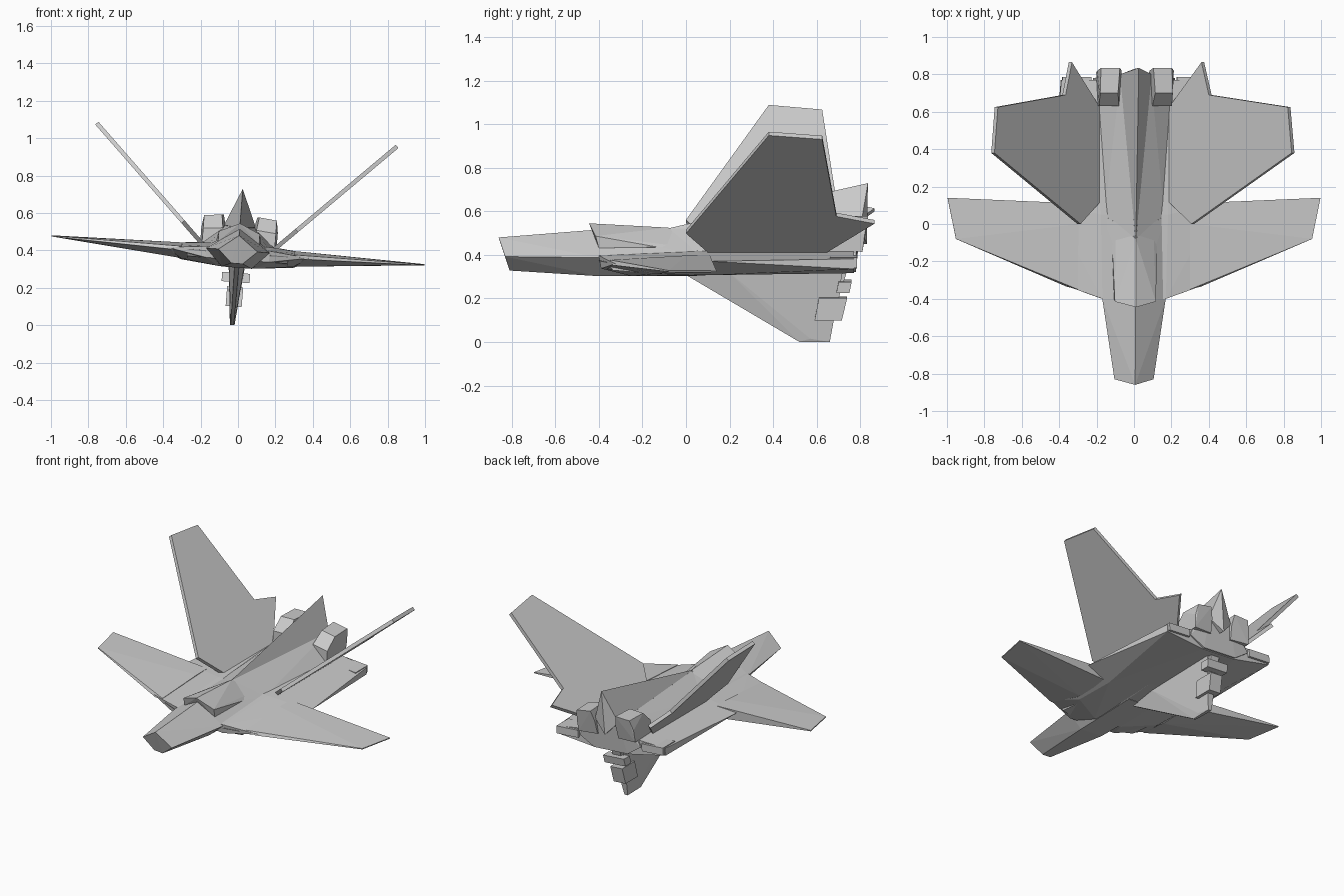
import bpy, bmesh, math
from mathutils import Matrix, Vector

if "Cube" in bpy.data.objects:
    bpy.data.objects.remove(bpy.data.objects["Cube"])

# the whole craft is banked slightly about its long axis
BANK = Matrix.Translation((0, 0, 0.4)) @ Matrix.Rotation(math.radians(4.43), 4, 'Y')


def finish(name, bm):
    bmesh.ops.recalc_face_normals(bm, faces=bm.faces)
    bm.transform(BANK)
    me = bpy.data.meshes.new(name)
    bm.to_mesh(me)
    bm.free()
    ob = bpy.data.objects.new(name, me)
    bpy.context.collection.objects.link(ob)
    return ob


def hull(name, pts, sym=True):
    """Faceted solid around the points; sym mirrors them across x."""
    bm = bmesh.new()
    both = set(pts) | ({(-x, y, z) for x, y, z in pts} if sym else set())
    for p in sorted(both):
        bm.verts.new(p)
    r = bmesh.ops.convex_hull(bm, input=bm.verts)
    loose = [v for v in bm.verts if not v.link_faces]
    bmesh.ops.delete(bm, geom=loose, context='VERTS')
    bmesh.ops.dissolve_limit(bm, angle_limit=0.02, verts=bm.verts, edges=bm.edges)
    return finish(name, bm)


def pair(name, pts):
    for side, s in (("left", -1), ("right", 1)):
        hull(f"{side}_{name}", [(s * x, y, z) for x, y, z in pts], False)


def plate(name, pts, offset):
    """Flat outline thickened both ways along offset."""
    bm = bmesh.new()
    o = Vector(offset)
    a = [bm.verts.new(Vector(p) + o) for p in pts]
    b = [bm.verts.new(Vector(p) - o) for p in pts]
    bm.faces.new(a)
    bm.faces.new(b[::-1])
    n = len(pts)
    for i in range(n):
        bm.faces.new((a[i], b[i], b[(i + 1) % n], a[(i + 1) % n]))
    return finish(name, bm)


def side_slab(name, outline, w):
    hull(name, [(w, y, z) for y, z in outline])


# nose and forward fuselage, diamond section
hull("forward_fuselage", [
    (0, -.86, .08), (.105, -.83, 0), (.03, -.81, -.07),
    (0, -.42, .115), (.17, -.40, 0), (.08, -.40, -.092),
    (0, -.05, .122), (.175, .05, .01), (.09, .05, -.09)])

# rear fuselage
hull("rear_fuselage", [
    (0, -.1, .12), (.17, -.05, .005), (.09, -.05, -.09),
    (.08, .80, .13), (.2, .78, .03), (.22, .78, -.01), (.12, .78, -.07)])

# canopy roof with stepped front
hull("canopy", [
    (0, -.445, .145), (.11, -.415, .095), (.11, -.40, .04),
    (0, -.40, .04), (0, -.08, .125), (.12, -.13, .045), (.1, .03, .04)])

# rising dorsal spine
hull("dorsal_spine", [
    (0, -.09, .12), (0, .835, .33), (.085, .80, .13), (0, .83, .05)])

# broad belly deck that carries the wings
hull("belly_deck", [
    (.17, -.40, .01), (.17, -.39, -.05), (.1, -.25, -.09),
    (.38, -.325, -.012), (.45, .11, .005), (.39, .77, .012),
    (.30, -.15, -.065), (.39, .77, -.035), (.30, .12, -.07),
    (.18, .05, .03), (.2, .77, .03), (.12, .77, -.075)])

# main wings
pair("wing", [
    (.30, -.35, .0), (.36, -.335, -.02), (.30, .11, .02), (.30, .0, .02),
    (.32, .11, -.055), (.32, -.12, -.062), (.955, -.08, .002),
    (1.0, .14, .004), (.955, -.08, -.004), (1.0, .14, -.002)])

# canted tail fins
FIN = [(.16, .15), (.305, 0), (.805, .38), (.785, .625),
       (.392, .69), (.355, .865), (.19, .62)]
for side, s in (("left", -1), ("right", 1)):
    plate(f"{side}_tail_fin",
          [(s * x, y, (x - .172) * .98) for x, y in FIN],
          (s * -.008, 0, .008))

# engine housings beside the spine
pair("engine_housing", [
    (.09, .63, .03), (.195, .63, .03), (.09, .63, .115), (.195, .63, .105),
    (.10, .70, .185), (.195, .70, .175), (.09, .835, .185), (.19, .835, .175),
    (.075, .80, .03), (.205, .81, .03), (.075, .82, .12), (.205, .82, .11)])

# small intakes under the wing roots
pair("root_intake", [
    (x, y, z) for x, f in ((.17, -.40), (.27, -.365))
    for y, z in ((f, -.012), (f + .03, -.05), (f + .2, -.01), (f + .2, -.065))])

# tail flaps on the deck's trailing edge
pair("tail_flap", [(x, y, z) for x in (.23, .385)
                   for y in (.66, .785) for z in (-.03, .018)])

# ventral fin, thicker at the root
hull("ventral_fin", [
    (.012, -.02, -.08), (.04, .2, -.08), (.045, .72, -.07), (.012, .25, -.185),
    (.03, .36, -.185), (.03, .68, -.2), (.008, .52, -.4), (.014, .57, -.385),
    (.012, .66, -.4)])

# blocks on the ventral fin
side_slab("upper_fin_block", [(.69, -.17), (.75, -.17), (.76, -.12), (.70, -.12)], .075)
side_slab("lower_fin_block", [(.59, -.3), (.715, -.3), (.74, -.195), (.61, -.195)], .043)
side_slab("fin_hinge", [(.64, -.2), (.70, -.2), (.74, -.07), (.66, -.07)], .03)
